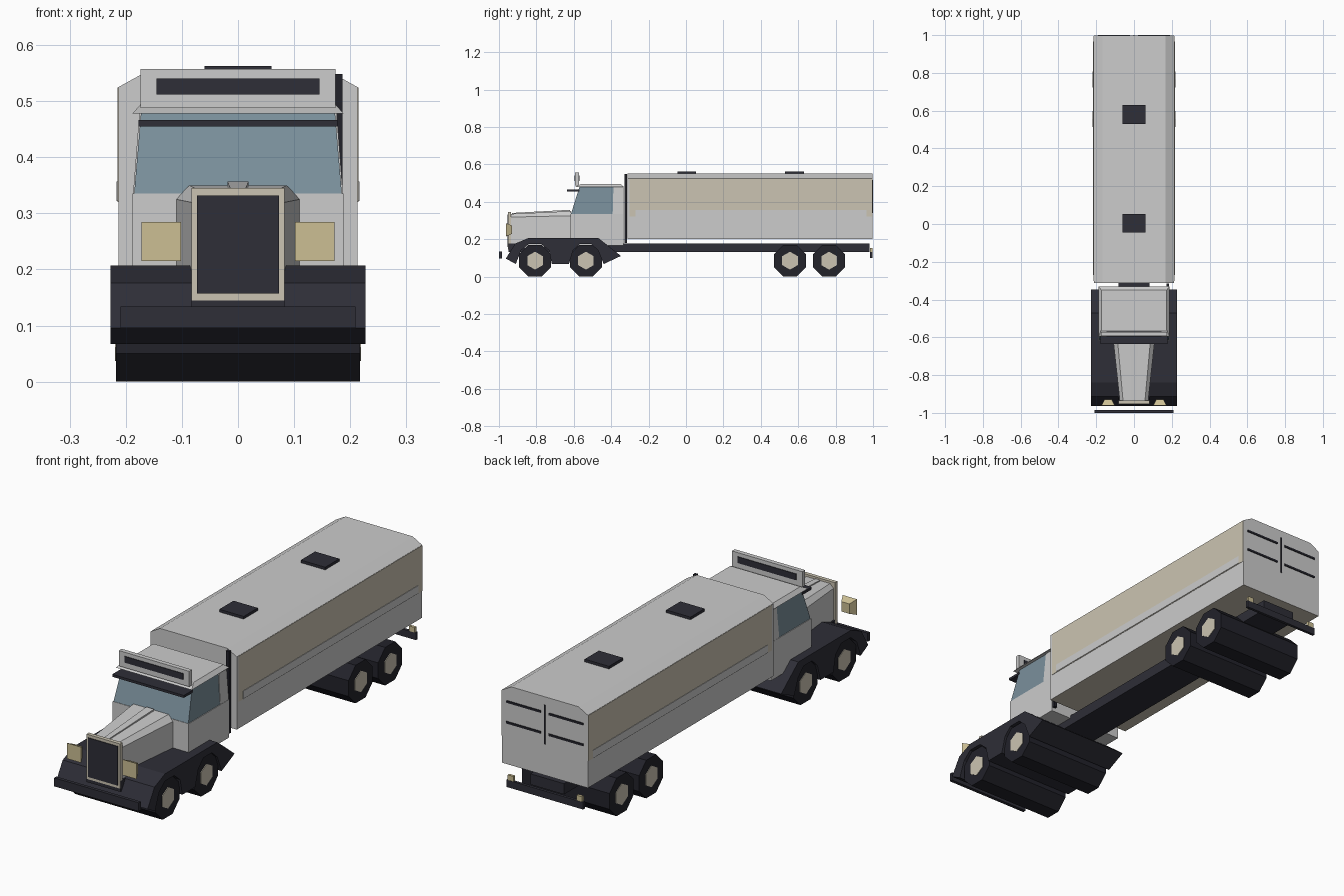
import bpy, bmesh, math

if "Cube" in bpy.data.objects:
    bpy.data.objects.remove(bpy.data.objects["Cube"])


def material(name, rgb):
    m = bpy.data.materials.new(name)
    lin = [((c / 255 + 0.055) / 1.055) ** 2.4 if c > 10 else c / 3294 for c in rgb]
    m.diffuse_color = (*lin, 1)
    m.use_nodes = True
    m.node_tree.nodes["Principled BSDF"].inputs["Base Color"].default_value = m.diffuse_color
    return m


GREY = material("light_grey", (204, 204, 204))
TAN = material("tan", (203, 196, 178))
DARK = material("dark_navy", (46, 46, 55))
BLACK = material("black", (34, 34, 42))
GLASS = material("blue_glass", (122, 143, 155))
LAMP = material("lamp_yellow", (204, 191, 148))


def loft(name, a, b, *mats):
    """Solid joining two matching rings of 3D points."""
    bm = bmesh.new()
    va, vb = [bm.verts.new(p) for p in a], [bm.verts.new(p) for p in b]
    bm.faces.new(va)
    bm.faces.new(vb[::-1])
    n = len(a)
    for i in range(n):
        bm.faces.new((va[i], vb[i], vb[(i + 1) % n], va[(i + 1) % n]))
    bmesh.ops.recalc_face_normals(bm, faces=bm.faces)
    me = bpy.data.meshes.new(name)
    bm.to_mesh(me)
    bm.free()
    for m in mats:
        me.materials.append(m)
    ob = bpy.data.objects.new(name, me)
    bpy.context.collection.objects.link(ob)
    return ob


def prism(name, yz, half, mat):
    """Side profile extruded across the full width."""
    return loft(name, [(-half, y, z) for y, z in yz], [(half, y, z) for y, z in yz], mat)


def rect(x0, x1, y0, y1, z):
    return [(x0, y0, z), (x1, y0, z), (x1, y1, z), (x0, y1, z)]


def box(name, x, y, z, mat):
    return loft(name, rect(*x, *y, z[0]), rect(*x, *y, z[1]), mat)


def mirrored(half):
    """Close a right-hand xz outline symmetrically."""
    return half + [(-x, z) for x, z in reversed(half)]


# Trailer body with chamfered roof edges and a tan underside
section = mirrored([(0.213, 0.2), (0.213, 0.525), (0.166, 0.551)])
trailer = loft("trailer_body", [(x, -0.313, z) for x, z in section],
               [(x, 0.997, z) for x, z in section], GREY, TAN)
for p in trailer.data.polygons:
    p.material_index = int(p.normal.z < -0.9)

# Trailer side panels and trim rails
for side, s in (("left", -1), ("right", 1)):
    box(side + "_trailer_panel", sorted((s * 0.21, s * 0.2145)), (-0.302, 0.996),
        (0.32, 0.524), TAN)
    box(side + "_trailer_rail", sorted((s * 0.21, s * 0.2165)), (-0.27, 0.965),
        (0.322, 0.357), GREY)

# Roof hatches
for i, y in enumerate((0.004, 0.58)):
    box(f"roof_hatch_{i}", (-0.06, 0.06), (y - 0.05, y + 0.05), (0.545, 0.563), DARK)

# Rear door seam and bars
box("rear_door_seam", (-0.003, 0.003), (0.995, 1.0), (0.34, 0.515), BLACK)
for z in (0.387, 0.48):
    for x in (-0.19, 0.02):
        box("rear_door_bar", (x, x + 0.17), (0.995, 1.0), (z - 0.005, z + 0.005), BLACK)

# Chassis, bumpers and tail lamps
box("chassis", (-0.083, 0.083), (-0.95, 0.98), (0.13, 0.178), DARK)
box("front_bumper", (-0.209, 0.209), (-1.0, -0.985), (0.096, 0.134), DARK)
box("rear_bumper", (-0.19, 0.19), (0.985, 0.998), (0.098, 0.13), DARK)
for x in (-0.17, 0.17):
    box("tail_lamp", (x - 0.014, x + 0.014), (0.985, 0.997), (0.13, 0.153), LAMP)


# Full-width octagonal wheels with six-sided hubs
def disc(y, r, n, start):
    return [(y + r * math.cos(start + math.tau * i / n),
             0.085 + r * math.sin(start + math.tau * i / n)) for i in range(n)]


for i, y in enumerate((-0.807, -0.535, 0.556, 0.765)):
    prism(f"wheel_{i}", disc(y, 0.092, 8, math.pi / 8), 0.217, BLACK)
    prism(f"hub_{i}", disc(y, 0.048, 6, math.pi / 2), 0.2195, TAN)

# Front fender arching over both front axles
prism("front_fender", [
    (-0.963, 0.096), (-0.914, 0.176), (-0.84, 0.207), (-0.47, 0.207), (-0.41, 0.16),
    (-0.348, 0.11), (-0.44, 0.067), (-0.47, 0.14), (-0.508, 0.175), (-0.567, 0.175),
    (-0.604, 0.14), (-0.626, 0.067), (-0.717, 0.067), (-0.733, 0.14), (-0.775, 0.175),
    (-0.84, 0.175), (-0.882, 0.14), (-0.91, 0.067)], 0.227, DARK)

# Cab: lower body, glazed front, rear pillar and bevelled roof
box("cab_body", (-0.188, 0.188), (-0.617, -0.333), (0.165, 0.335), GREY)
loft("cab_windows", rect(-0.185, 0.185, -0.615, -0.392, 0.335),
     rect(-0.173, 0.173, -0.57, -0.388, 0.478), GLASS)
loft("cab_rear_pillar", rect(-0.187, 0.187, -0.392, -0.333, 0.335),
     rect(-0.176, 0.176, -0.388, -0.333, 0.478), GREY)
loft("cab_roof", rect(-0.188, 0.188, -0.595, -0.33, 0.478),
     rect(-0.173, 0.173, -0.56, -0.35, 0.495), GREY)
box("sun_visor", (-0.177, 0.177), (-0.635, -0.57), (0.455, 0.466), DARK)

# Roof sign with dark strips front and back
box("roof_sign", (-0.174, 0.174), (-0.593, -0.573), (0.488, 0.557), GREY)
box("roof_sign_strip", (-0.145, 0.145), (-0.596, -0.57), (0.512, 0.54), DARK)

# Hood tapering to the grille, with a centre ridge
front = mirrored([(0.075, 0.15), (0.075, 0.318), (0.058, 0.335)])
back = mirrored([(0.11, 0.165), (0.11, 0.325), (0.087, 0.35)])
loft("hood", [(x, -0.937, z) for x, z in front], [(x, -0.615, z) for x, z in back], GREY)
loft("hood_ridge", [(x, -0.93, z) for x, z in mirrored([(0.012, 0.33), (0.012, 0.34)])],
     [(x, -0.62, z) for x, z in mirrored([(0.019, 0.34), (0.019, 0.357)])], GREY)

# Grille frame and insert
box("grille_frame", (-0.083, 0.083), (-0.952, -0.935), (0.145, 0.345), TAN)
box("grille_insert", (-0.073, 0.073), (-0.955, -0.945), (0.157, 0.332), DARK)


# Headlights narrowing toward the back
def lamp_ring(cx, y, hx, hz):
    return [(cx + sx * hx, y, 0.25 + sz * hz)
            for sx, sz in ((-1, -1), (1, -1), (1, 1), (-1, 1))]


for s in (-1, 1):
    loft("headlight", lamp_ring(s * 0.137, -0.962, 0.035, 0.035),
         lamp_ring(s * 0.137, -0.93, 0.02, 0.022), LAMP)

# Exhaust stack behind the cab
box("exhaust_stack", (0.172, 0.186), (-0.33, -0.316), (0.18, 0.548), BLACK)
